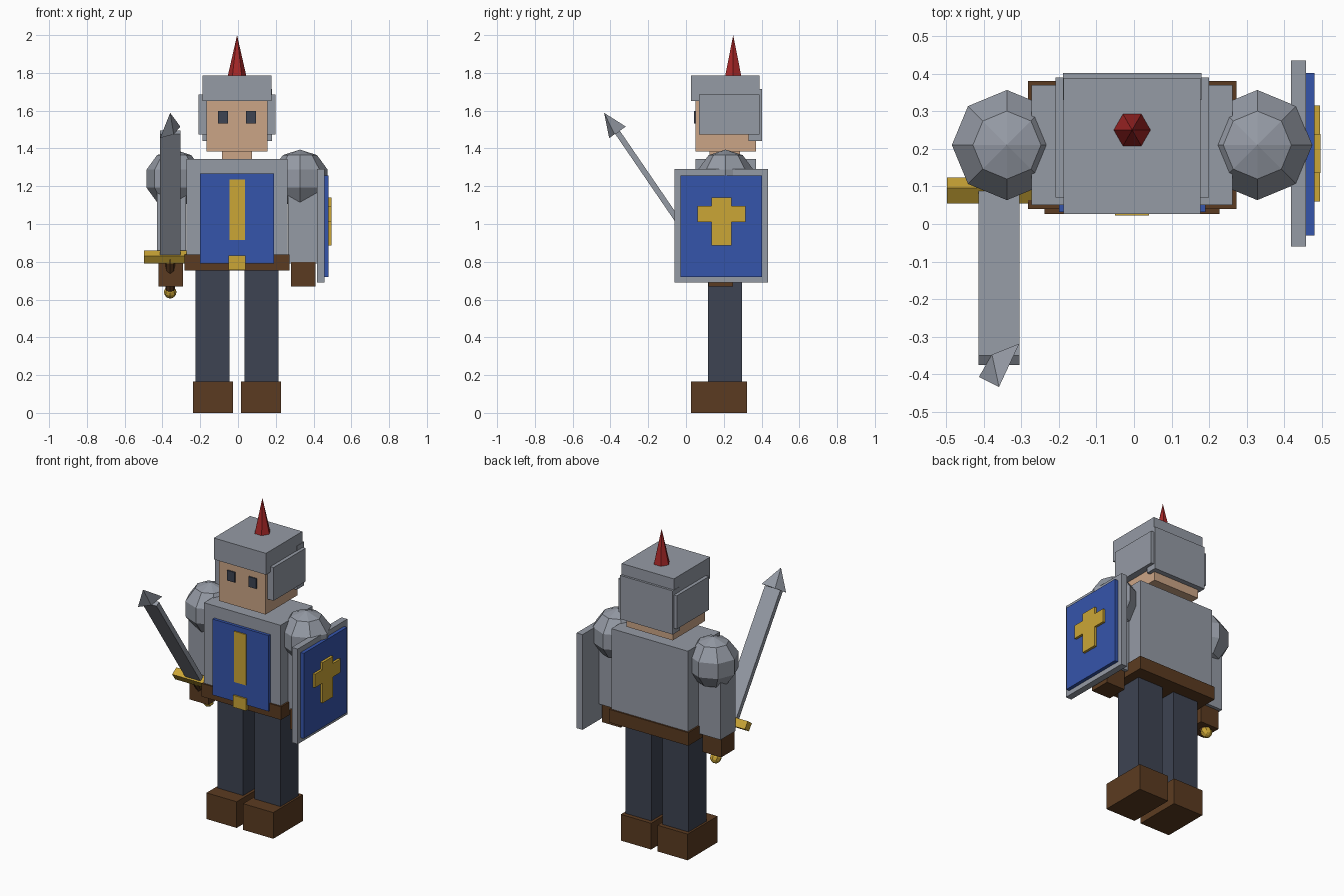
import bpy
import bmesh
import math
from mathutils import Matrix, Vector

old = bpy.data.objects.get("Cube")
if old:
    bpy.data.objects.remove(old, do_unlink=True)


def material(name, rgb):
    m = bpy.data.materials.new(name)
    m.use_nodes = True
    colour = (*rgb, 1)
    m.diffuse_color = colour
    m.node_tree.nodes["Principled BSDF"].inputs["Base Color"].default_value = colour
    return m


STEEL = material("steel grey", (0.30, 0.325, 0.375))
BLUE = material("royal blue", (0.036, 0.09, 0.41))
GOLD = material("gold", (0.60, 0.38, 0.037))
BROWN = material("leather brown", (0.105, 0.044, 0.015))
DARK = material("dark slate", (0.047, 0.056, 0.084))
SKIN = material("skin", (0.60, 0.375, 0.24))
RED = material("plume red", (0.38, 0.02, 0.02))

CX, CY = -0.005, 0.21      # body axis


def finish(name, bm, mat, matrix=None):
    mesh = bpy.data.meshes.new(name)
    bm.to_mesh(mesh)
    bm.free()
    mesh.materials.append(mat)
    ob = bpy.data.objects.new(name, mesh)
    if matrix:
        ob.matrix_world = matrix
    bpy.context.collection.objects.link(ob)
    return ob


def box(name, mat, x, y, z, matrix=None):
    """Box from (min, max) ranges on each axis."""
    lo, hi = Vector((x[0], y[0], z[0])), Vector((x[1], y[1], z[1]))
    bm = bmesh.new()
    bmesh.ops.create_cube(bm, size=1, matrix=Matrix.Translation((lo + hi) / 2)
                          @ Matrix.Diagonal((*(hi - lo), 1)))
    return finish(name, bm, mat, matrix)


def mid(half):
    return CX - half, CX + half


def ball(name, mat, centre, radius, rings, matrix=None):
    bm = bmesh.new()
    bmesh.ops.create_uvsphere(bm, u_segments=8, v_segments=rings, radius=radius,
                              matrix=Matrix.Translation(centre))
    return finish(name, bm, mat, matrix)


def cone(name, mat, sides, r1, r2, z, local, matrix=None):
    bm = bmesh.new()
    bmesh.ops.create_cone(bm, cap_ends=True, segments=sides, radius1=r1, radius2=r2,
                          depth=z[1] - z[0],
                          matrix=local @ Matrix.Translation((0, 0, sum(z) / 2)))
    return finish(name, bm, mat, matrix)


# Torso, tabard and belt
box("torso", STEEL, mid(0.267), (0.05, 0.37), (0.79, 1.345))
box("belt", BROWN, mid(0.277), (0.04, 0.38), (0.755, 0.838))
box("tabard", BLUE, mid(0.195), (0.032, 0.06), (0.79, 1.268))
box("tabard_stripe", GOLD, mid(0.041), (0.026, 0.04), (0.915, 1.235))
box("buckle", GOLD, mid(0.045), (0.022, 0.05), (0.757, 0.832))

# Head and helmet
box("neck", SKIN, mid(0.08), (0.125, 0.285), (1.33, 1.40))
box("head", SKIN, mid(0.162), (0.05, 0.37), (1.385, 1.70))
box("helmet_cap", STEEL, mid(0.182), (0.026, 0.388), (1.65, 1.785))
box("helmet_back", STEEL, mid(0.184), (0.33, 0.402), (1.44, 1.715))
cone("plume", RED, 6, 0.05, 0, (1.78, 2.0),
     Matrix.Translation((CX, 0.25, 0)) @ Matrix.Rotation(math.pi / 6, 4, "Z"))

# Paired parts on both sides of the body
for side, s in (("left", 1), ("right", -1)):
    def span(a, b):
        return tuple(sorted((CX + s * a, CX + s * b)))
    box(side + "_eye", DARK, span(0.048, 0.101), (0.042, 0.06), (1.533, 1.597))
    box(side + "_helmet_cheek", STEEL, span(0.155, 0.204), (0.07, 0.39), (1.475, 1.685))
    box(side + "_leg", DARK, span(0.04, 0.22), (0.116, 0.296), (0.15, 0.77))
    box(side + "_boot", BROWN, span(0.022, 0.233), (0.026, 0.323), (0, 0.165))
    box(side + "_arm", STEEL, span(0.27, 0.425), (0.12, 0.27), (0.79, 1.26))
    box(side + "_hand", BROWN, span(0.285, 0.416), (0.118, 0.25), (0.67, 0.80))
    ball(side + "_shoulder", STEEL, (CX + s * 0.333, CY, 1.24), 0.154, 5)

# Shield with cross on the left arm
box("shield_plate", STEEL, (0.417, 0.458), (-0.06, 0.435), (0.69, 1.29))
box("shield_face", BLUE, (0.45, 0.48), (-0.03, 0.402), (0.72, 1.257))
box("cross_upright", GOLD, (0.475, 0.496), (0.135, 0.24), (0.885, 1.14))
box("cross_bar", GOLD, (0.475, 0.495), (0.06, 0.315), (1.01, 1.095))

# Sword, built upright around its guard and then leaned forward
lean = Matrix.Translation((-0.359, 0.089, 0.825)) @ Matrix.Rotation(0.6, 4, "X")
box("sword_guard", GOLD, (-0.138, 0.138), (-0.025, 0.025), (-0.025, 0.025), lean)
box("sword_blade", STEEL, (-0.054, 0.054), (-0.015, 0.015), (0, 0.80), lean)
cone("sword_tip", STEEL, 4, 0.076, 0, (0.80, 0.925),
     Matrix.Rotation(math.pi / 4, 4, "Z") @ Matrix.Diagonal((1, 0.35, 1, 1)), lean)
cone("sword_grip", BROWN, 8, 0.026, 0.026, (-0.21, 0), Matrix.Identity(4), lean)
ball("sword_pommel", GOLD, (0, 0, -0.225), 0.034, 6, lean)
